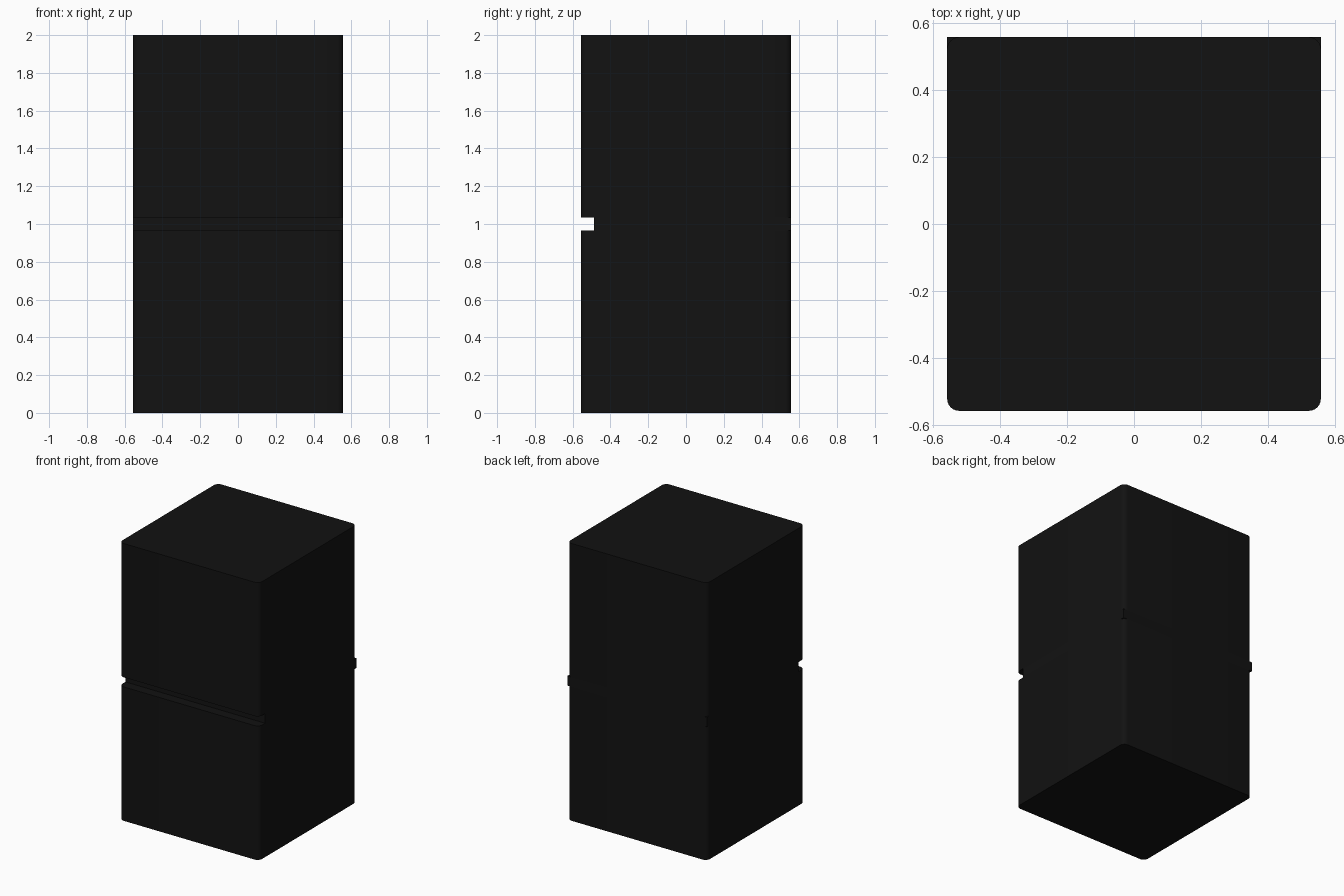
import bpy, bmesh

if "Cube" in bpy.data.objects:
    bpy.data.objects.remove(bpy.data.objects["Cube"])

HALF = 0.557          # half width and half depth
GAP_LOW, GAP_HIGH = 0.966, 1.035
RECESS = 0.069        # groove depth at the front
RADIUS = 0.036        # rounded upright edges

black = bpy.data.materials.new("black")
black.diffuse_color = (0.006, 0.006, 0.006, 1)
black.use_nodes = True
black.node_tree.nodes["Principled BSDF"].inputs["Base Color"].default_value = black.diffuse_color


def block(name, y0, y1, z0, z1, radius=0.0):
    """Box with optional rounding of its four upright edges."""
    bm = bmesh.new()
    bmesh.ops.create_cube(bm, size=1)
    for v in bm.verts:
        v.co.x *= 2 * HALF
        v.co.y = y1 if v.co.y > 0 else y0
        v.co.z = z1 if v.co.z > 0 else z0
    if radius:
        upright = [e for e in bm.edges
                   if abs(e.verts[0].co.z - e.verts[1].co.z) > 0.01]
        bmesh.ops.bevel(bm, geom=upright, offset=radius, segments=6,
                        profile=0.5, affect='EDGES')
    mesh = bpy.data.meshes.new(name)
    bm.to_mesh(mesh)
    bm.free()
    ob = bpy.data.objects.new(name, mesh)
    bpy.context.collection.objects.link(ob)
    mesh.materials.append(black)
    bpy.ops.object.select_all(action='DESELECT')
    ob.select_set(True)
    bpy.context.view_layer.objects.active = ob
    bpy.ops.object.shade_smooth_by_angle(angle=0.6)
    return ob


# Lower and upper cabinet bodies with rounded uprights
block("lower_body", -HALF, HALF, 0, GAP_LOW, RADIUS)
block("upper_body", -HALF, HALF, GAP_HIGH, 2, RADIUS)

# Square-cornered spacer, set back at the front to leave the groove
block("middle_spacer", -HALF + RECESS, HALF, GAP_LOW, GAP_HIGH)
